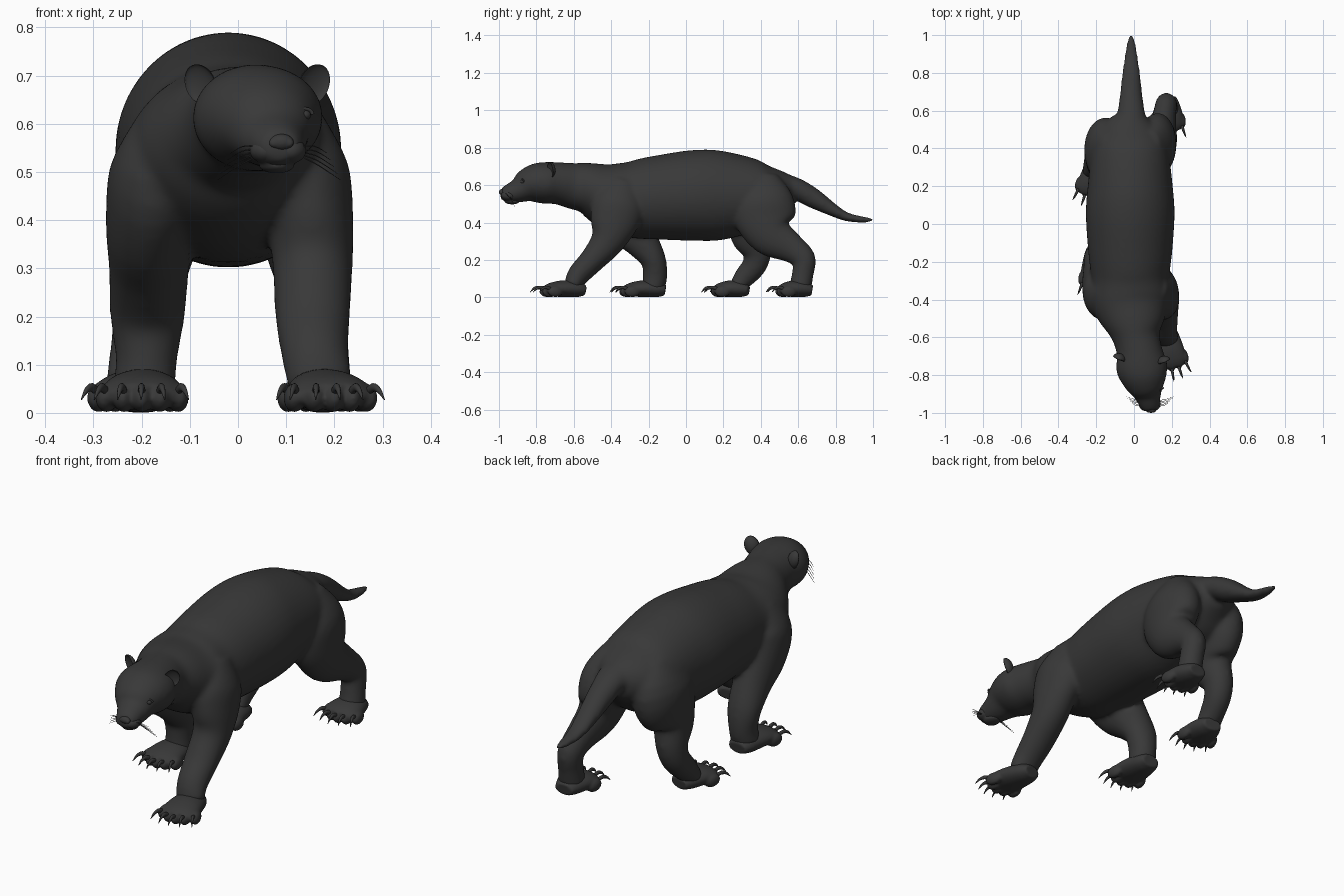
import bpy, bmesh, math
from mathutils import Vector, Matrix

fur = bpy.data.materials.new("dark_fur")
fur.diffuse_color = (0.04, 0.04, 0.04, 1)


def catmull(pts, n=4):
    out = []
    for i in range(len(pts) - 1):
        p = [pts[max(0, min(len(pts) - 1, i + k))] for k in (-1, 0, 1, 2)]
        for s in range(n):
            t = s / n
            out.append([0.5 * (2 * b + (c - a) * t + (2 * a - 5 * b + 4 * c - d) * t * t
                        + (3 * b - a - 3 * c + d) * t ** 3) for a, b, c, d in zip(*p)])
    return out + [list(pts[-1])]


def loft(bm, stations, seg=28):
    """Closed tube through (x, y, z, half_width, half_depth) stations."""
    st = catmull(stations)
    rings = []
    for i, s in enumerate(st):
        t = (Vector(st[min(i + 1, len(st) - 1)][:3]) - Vector(st[max(i - 1, 0)][:3])).normalized()
        side = (Vector((1, 0, 0)) - t * t.x).normalized()
        up = t.cross(side)
        c = Vector(s[:3])
        rings.append([bm.verts.new(c + side * s[3] * math.cos(k * math.tau / seg)
                                   + up * s[4] * math.sin(k * math.tau / seg)) for k in range(seg)])
    for a, b in zip(rings, rings[1:]):
        for k in range(seg):
            j = (k + 1) % seg
            bm.faces.new((a[k], a[j], b[j], b[k]))
    bm.faces.new(rings[0])
    bm.faces.new(rings[-1])


def ball(bm, loc, size, rot=Matrix()):
    m = Matrix.Translation(loc) @ rot @ Matrix.Diagonal((*size, 1))
    return bmesh.ops.create_uvsphere(bm, u_segments=24, v_segments=16, radius=1, matrix=m)["verts"]


def finish(bm, name, voxel=0, smooth=0):
    bmesh.ops.recalc_face_normals(bm, faces=bm.faces)
    me = bpy.data.meshes.new(name)
    bm.to_mesh(me)
    bm.free()
    for p in me.polygons:
        p.use_smooth = True
    me.materials.append(fur)
    ob = bpy.data.objects.new(name, me)
    bpy.context.collection.objects.link(ob)
    if voxel:
        r = ob.modifiers.new("blend", "REMESH")
        r.mode, r.voxel_size, r.use_smooth_shade = "VOXEL", voxel, True
        s = ob.modifiers.new("soften", "SMOOTH")
        s.factor, s.iterations = 0.5, smooth
    return ob


# Torso, neck, head, tail and legs blended into one skin
bm = bmesh.new()
loft(bm, [(-.015, .57, .575, .09, .08), (-.02, .5, .565, .16, .125), (-.02, .4, .55, .2, .185),
          (-.02, .2, .545, .225, .237), (-.02, .05, .545, .235, .243), (-.02, -.15, .533, .222, .225),
          (-.02, -.3, .525, .205, .205), (-.015, -.42, .547, .205, .175), (0, -.52, .583, .165, .138),
          (.012, -.6, .595, .125, .124), (.03, -.68, .609, .122, .113), (.04, -.75, .612, .136, .111),
          (.05, -.8, .609, .128, .107), (.06, -.85, .595, .106, .091), (.07, -.89, .573, .08, .068),
          (.078, -.93, .56, .064, .056), (.085, -.965, .555, .052, .045), (.089, -.99, .557, .036, .03)], 40)
loft(bm, [(-.015, .46, .6, .1, .08), (-.015, .58, .583, .075, .06), (-.015, .68, .53, .06, .054),
          (-.015, .78, .47, .05, .036), (-.015, .86, .43, .04, .024), (-.015, .95, .415, .026, .017),
          (-.015, 1.005, .415, .01, .01)])
legs = [
    # front right, front left
    [(.11, -.33, .62, .06, .08), (.13, -.36, .5, .1, .14), (.15, -.385, .4, .09, .13),
     (.155, -.42, .3, .083, .092), (.155, -.5, .2, .078, .069), (.16, -.575, .12, .07, .06),
     (.172, -.61, .055, .068, .045)],
    [(-.14, -.36, .62, .06, .08), (-.165, -.37, .5, .1, .14), (-.185, -.32, .4, .09, .13),
     (-.185, -.24, .3, .083, .095), (-.188, -.175, .2, .078, .068), (-.19, -.165, .11, .064, .065),
     (-.195, -.175, .05, .066, .06)],
    # hind right, hind left
    [(.08, .4, .64, .06, .09), (.115, .42, .52, .1, .155), (.13, .425, .42, .095, .165),
     (.145, .46, .33, .082, .12), (.16, .565, .262, .063, .08), (.17, .63, .205, .058, .064),
     (.175, .625, .13, .055, .058), (.178, .61, .05, .06, .06)],
    [(-.12, .39, .64, .06, .09), (-.148, .4, .52, .11, .165), (-.16, .37, .42, .1, .165),
     (-.175, .35, .33, .083, .115), (-.19, .38, .24, .068, .078), (-.2, .365, .17, .062, .066),
     (-.21, .315, .11, .058, .058), (-.215, .27, .055, .062, .042)],
]
for leg in legs:
    loft(bm, leg)
finish(bm, "body", .0095, 16)

# Paws with five toes and curved claws: heel x, heel y, outward lean, length
paws, claws = bmesh.new(), bmesh.new()
for hx, hy, lean, L in [(.16, -.53, .17, .25), (-.195, -.1, -.02, .255),
                        (.178, .685, .0, .205), (-.195, .345, -.14, .21)]:
    def at(f, side, z):
        return (hx + side + lean * f, hy - f + lean * side, z)
    loft(paws, [(*at(.01, 0, .037), .045, .028), (*at(.05, 0, .043), .064, .042),
                (*at(L * .5, 0, .046), .08, .045), (*at(L * .75, 0, .042), .086, .037),
                (*at(L * .9, 0, .034), .07, .026)])
    for i in range(-2, 3):
        s, f = .037 * i, L - .008 * i * i
        turn = Matrix.Rotation(lean + .08 * i, 4, "Z")
        ball(paws, at(f - .038, s, .031), (.022, .042, .03), turn)
        d = .004 * i
        loft(claws, [(*at(f - .015, s, .043), .008, .009), (*at(f + .012, s + d, .053), .007, .009),
                     (*at(f + .035, s + 2 * d, .046), .005, .006),
                     (*at(f + .053, s + 3 * d, .027), .001, .001)], 10)
finish(paws, "paws", .006, 4)
finish(claws, "claws")

# Muzzle pads, chin and cheek of the face
bm = bmesh.new()
for s in (-1, 1):
    ball(bm, (.083 + s * .024, -.95, .544), (.035, .04, .027))
ball(bm, (.08, -.93, .514), (.037, .042, .017))
finish(bm, "muzzle", .005, 4)

# Nose with two nostril rims
bm = bmesh.new()
ball(bm, (.09, -.983, .562), (.026, .017, .017))
for s in (-1, 1):
    ball(bm, (.09 + s * .015, -.989, .56), (.011, .009, .01))
finish(bm, "nose", .003, 3)

# Eyes with lids
bm = bmesh.new()
for x, s in ((.002, -1), (.137, 1)):
    ball(bm, (x, -.872, .618), (.014, .014, .011))
    loft(bm, [(x + .018 * math.cos(a), -.876 + s * .008 * math.cos(a), .62 + .011 * math.sin(a), .004, .004)
              for a in [k * math.pi / 4 for k in range(5)]], 8)
finish(bm, "eyes")

# Ears: rounded cups, hollow at the front
bm = bmesh.new()
for x, y, s in ((-.078, -.713, -1), (.158, -.727, 1)):
    verts = ball(bm, (0, 0, 0), (.034, .028, .044))
    for v in verts:
        if v.co.y < 0:
            v.co.y *= -.45
    m = (Matrix.Translation((x, y, .681)) @ Matrix.Rotation(s * .4, 4, "Y")
         @ Matrix.Rotation(s * .45, 4, "Z"))
    bmesh.ops.transform(bm, matrix=m, verts=verts)
finish(bm, "ears")

# Whiskers
bm = bmesh.new()
for s in (-1, 1):
    for k in range(5):
        x, y, z = .085 + s * (.045 + .002 * k), -.965 + .008 * k, .553 - .006 * k
        loft(bm, [(x, y, z, .0015, .0015), (x + s * .03, y + .005, z - .004 * k, .0012, .0012),
                  (x + s * (.055 + .005 * k), y + .02, z - .014 - .008 * k, .0005, .0005)], 5)
finish(bm, "whiskers")
